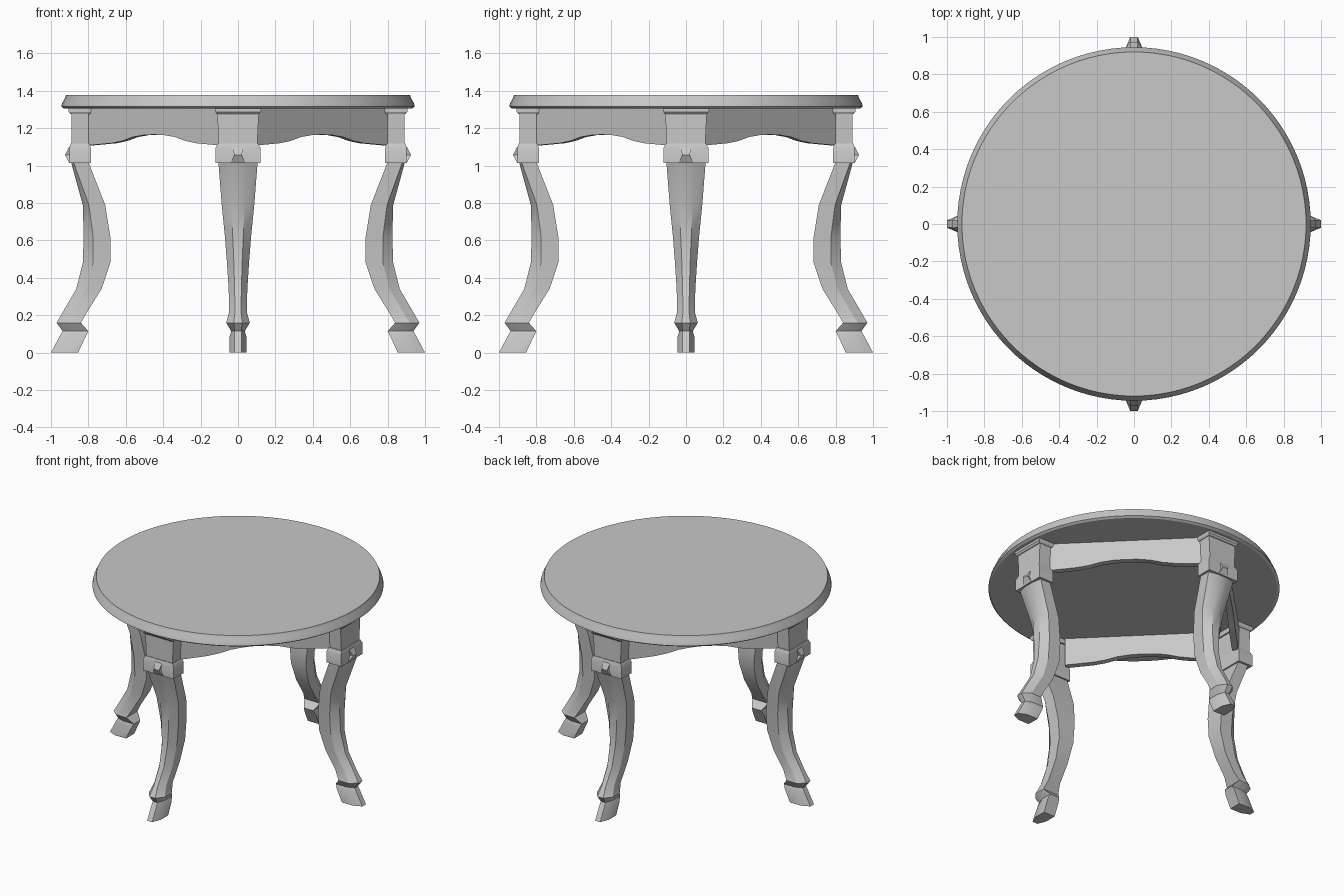
import bpy, bmesh, math
from mathutils import Matrix

if "Cube" in bpy.data.objects:
    bpy.data.objects.remove(bpy.data.objects["Cube"])

grey = bpy.data.materials.new("plain_grey")
grey.use_nodes = True
colour = (0.58, 0.58, 0.58, 1)
grey.diffuse_color = colour
grey.node_tree.nodes["Principled BSDF"].inputs["Base Color"].default_value = colour


def loft(name, rings, turn=0, smooth=30):
    """Skin a closed solid through rings of points, then turn it about z."""
    bm = bmesh.new()
    loops = [[bm.verts.new(p) for p in ring] for ring in rings]
    for a, b in zip(loops, loops[1:]):
        for i in range(len(a)):
            j = (i + 1) % len(a)
            bm.faces.new((a[i], a[j], b[j], b[i]))
    bm.faces.new(loops[0][::-1])
    bm.faces.new(loops[-1])
    bmesh.ops.recalc_face_normals(bm, faces=bm.faces)
    bm.transform(Matrix.Rotation(turn, 4, 'Z'))
    mesh = bpy.data.meshes.new(name)
    bm.to_mesh(mesh)
    bm.free()
    mesh.materials.append(grey)
    obj = bpy.data.objects.new(name, mesh)
    bpy.context.collection.objects.link(obj)
    bpy.ops.object.select_all(action='DESELECT')
    obj.select_set(True)
    bpy.context.view_layer.objects.active = obj
    bpy.ops.object.shade_smooth_by_angle(angle=math.radians(smooth))
    return obj


def circle(r, z, n=96):
    return [(r * math.cos(math.tau * i / n), r * math.sin(math.tau * i / n), z) for i in range(n)]


def rect(x0, x1, w, z):
    return [(x0, -w, z), (x1, -w, z), (x1, w, z), (x0, w, z)]


def leg_section(z, outer, mid, inner, front, w):
    return [(inner, -w, z), (mid, -w, z), (outer, -front, z),
            (outer, front, z), (mid, w, z), (inner, w, z)]


# Round top with a moulded edge
loft("table_top", [circle(r, z) for r, z in
                   [(0.93, 1.305), (0.945, 1.315), (0.94, 1.335), (0.925, 1.36), (0.92, 1.378)]])

# Leg stations: height, outer, mid and inner reach, front and full half width
stations = [
    (0, 1.0, 0.94, 0.855, 0.02, 0.045),
    (0.085, 0.955, 0.9, 0.815, 0.02, 0.045),
    (0.115, 0.938, 0.885, 0.8, 0.018, 0.036),
    (0.16, 0.97, 0.92, 0.84, 0.022, 0.063),
    (0.22, 0.935, 0.88, 0.805, 0.016, 0.047),
    (0.34, 0.865, 0.81, 0.73, 0.018, 0.05),
    (0.48, 0.83, 0.775, 0.683, 0.022, 0.059),
    (0.62, 0.825, 0.775, 0.683, 0.028, 0.07),
    (0.79, 0.83, 0.797, 0.71, 0.034, 0.087),
    (1.02, 0.893, 0.88, 0.8, 0.04, 0.105),
]

# Apron underside: distance along the panel and height
arch = [(-0.5, 1.108), (-0.32, 1.12), (-0.24, 1.132), (-0.16, 1.153), (-0.08, 1.163), (0, 1.166)]
arch += [(-s, z) for s, z in arch[-2::-1]]

for i, side in enumerate(["left", "back", "right", "front"]):
    turn = i * math.pi / 2
    loft(side + "_leg", [leg_section(*s) for s in stations], turn)
    loft(side + "_leg_block", [rect(0.8, 0.89, 0.102, 1.1), rect(0.8, 0.89, 0.112, 1.29)], turn)
    loft(side + "_block_cap", [rect(0.79, 0.895, 0.114, 1.275), rect(0.785, 0.905, 0.122, 1.288),
                               rect(0.785, 0.905, 0.122, 1.31)], turn)
    loft(side + "_collar", [rect(0.787, 0.902, 0.12, 1.013), rect(0.787, 0.902, 0.12, 1.095),
                            rect(0.795, 0.894, 0.108, 1.118)], turn)
    # Small pointed knee on the collar
    loft(side + "_knee", [rect(0.88, 0.902, 0.04, 1.013), rect(0.88, 0.925, 0.02, 1.058),
                          rect(0.88, 0.903, 0.03, 1.1)], turn)
    # Straight panel set diagonally between neighbouring legs
    outline = arch + [(0.5, 1.308), (-0.5, 1.308)]
    loft(side + "_apron", [[(d, s, z) for s, z in outline] for d in (0.595, 0.637)],
         turn + math.pi / 4)
